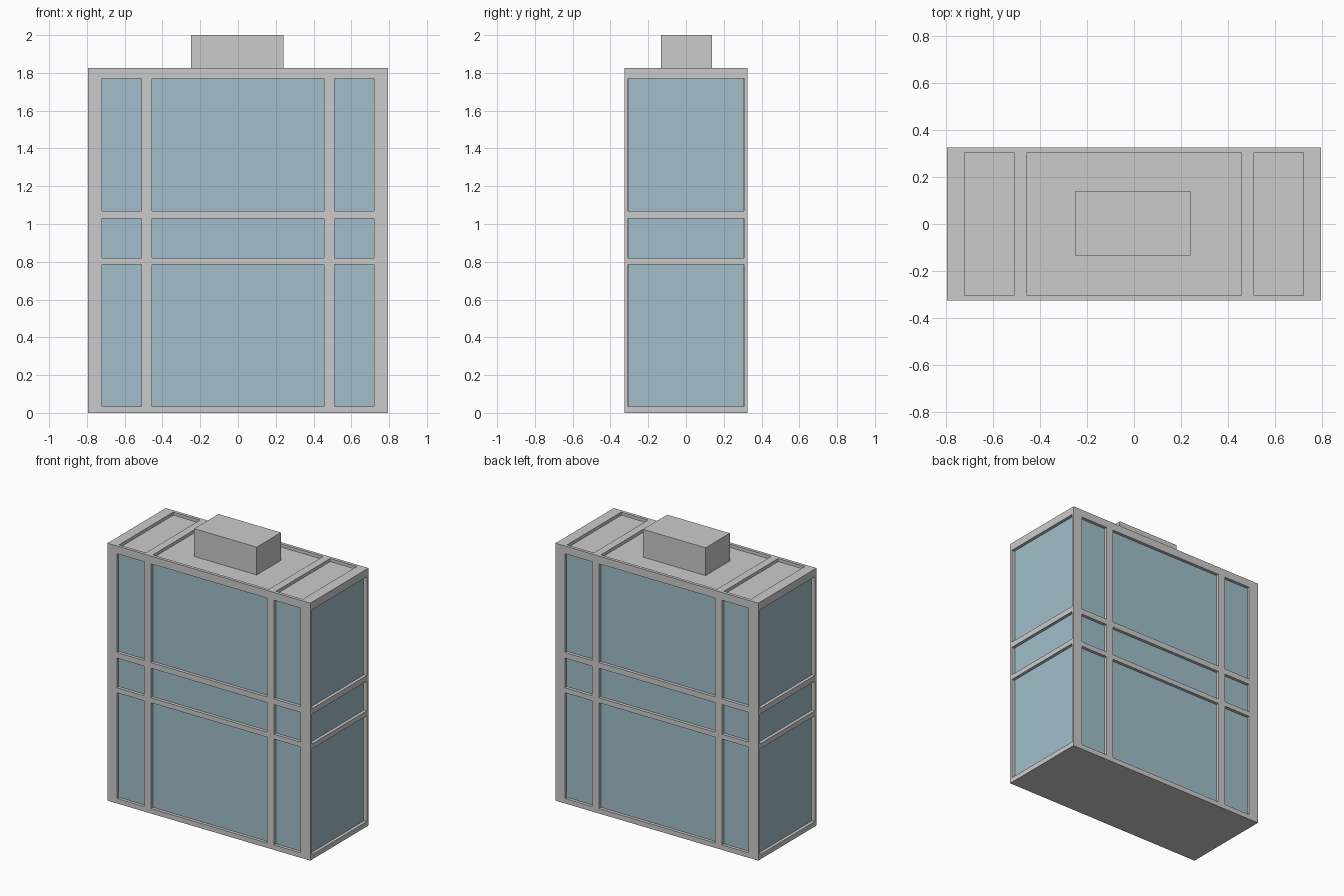
import bpy

if "Cube" in bpy.data.objects:
    bpy.data.objects.remove(bpy.data.objects["Cube"])

glass_mat = bpy.data.materials.new("blue_glass")
glass_mat.diffuse_color = (0.36, 0.52, 0.60, 1)
glass_mat.use_nodes = True
glass_mat.node_tree.nodes["Principled BSDF"].inputs["Base Color"].default_value = glass_mat.diffuse_color


def box(name, x0, x1, y0, y1, z0, z1, mat=None):
    bpy.ops.mesh.primitive_cube_add(size=1)
    ob = bpy.context.object
    ob.name = name
    ob.location = ((x0 + x1) / 2, (y0 + y1) / 2, (z0 + z1) / 2)
    ob.scale = (x1 - x0, y1 - y0, z1 - z0)
    bpy.ops.object.transform_apply(location=True, rotation=False, scale=True)
    if mat:
        ob.data.materials.append(mat)
    return ob


def mirrored(name, x0, x1, y0, y1, z0, z1, axes):
    ob = box(name, x0, x1, y0, y1, z0, z1)
    m = ob.modifiers.new("mirror", "MIRROR")
    m.use_axis = axes
    return ob


W, D, H = 0.795, 0.326, 1.825   # half width, half depth, height
GX, GY = 0.773, 0.304           # recessed glass planes

# Glass body
box("glass_body", -GX, GX, -GY, GY, 0.03, 1.78, glass_mat)

# Horizontal bands wrapping the body, and base
for name, z0, z1 in (("base_plate", 0, 0.035), ("lower_band", 0.785, 0.82),
                     ("upper_band", 1.03, 1.07), ("roof_slab", 1.77, 1.803)):
    box(name, -W, W, -D, D, z0, z1)

# Corner posts and front/back mullions
mirrored("corner_post", 0.72, W, 0.308, D, 0, H, (True, True, False))
mirrored("mullion", 0.455, 0.51, 0.295, D, 0, H, (True, True, False))

# Raised strips and lips around the recessed roof
mirrored("roof_side_strip", 0.72, W, -D, D, 1.78, H, (True, False, False))
mirrored("roof_rib", 0.455, 0.51, -D, D, 1.78, H, (True, False, False))
mirrored("roof_lip", -W, W, 0.304, D, 1.78, H, (False, True, False))

# Rooftop housing
box("roof_housing", -0.25, 0.24, -0.133, 0.138, 1.79, 2.0)
